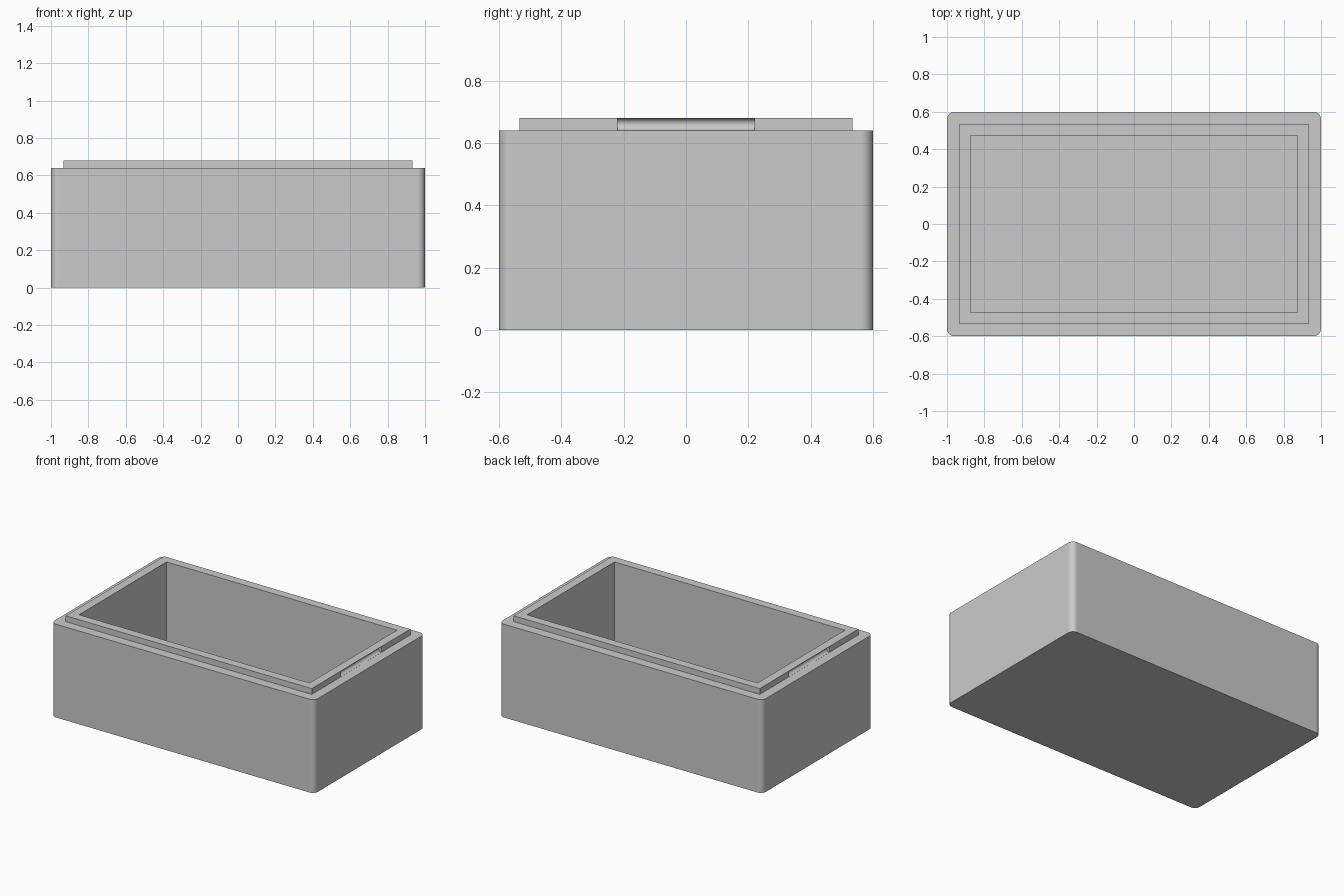
import bpy
import bmesh
from math import radians
from mathutils import Matrix, Vector

default_cube = bpy.data.objects.get("Cube")
if default_cube:
    bpy.data.objects.remove(default_cube, do_unlink=True)

# Main sizes
LENGTH, WIDTH = 2.0, 1.2
LEDGE_Z, RIM_Z, FLOOR_Z = 0.64, 0.68, 0.067
LIP_X, LIP_Y = 0.934, 0.534
CAVITY_X, CAVITY_Y = 0.875, 0.474
GROOVE_RADIUS, GROOVE_LENGTH = 0.0195, 0.44

grey = bpy.data.materials.new("plain grey")
grey.use_nodes = True
colour = (0.6, 0.6, 0.6, 1)
grey.diffuse_color = colour
grey.node_tree.nodes["Principled BSDF"].inputs["Base Color"].default_value = colour


def add_object(name, bm):
    mesh = bpy.data.meshes.new(name)
    bmesh.ops.recalc_face_normals(bm, faces=bm.faces)
    bm.to_mesh(mesh)
    bm.free()
    mesh.materials.append(grey)
    obj = bpy.data.objects.new(name, mesh)
    bpy.context.collection.objects.link(obj)
    return obj


def block(name, half_x, half_y, bottom, top, corner=0):
    """Box between two heights, with optional rounded upright edges."""
    bm = bmesh.new()
    size = Vector((2 * half_x, 2 * half_y, top - bottom))
    matrix = Matrix.Translation((0, 0, (top + bottom) / 2)) @ Matrix.Diagonal(size).to_4x4()
    bmesh.ops.create_cube(bm, size=1, matrix=matrix)
    if corner:
        upright = [e for e in bm.edges
                   if abs(e.verts[0].co.z - e.verts[1].co.z) > 0.01]
        bmesh.ops.bevel(bm, geom=upright, offset=corner, segments=8,
                        profile=0.5, affect='EDGES')
    return add_object(name, bm)


def groove(name, x):
    """Round bar lying along y, used to hollow out a snap groove."""
    bm = bmesh.new()
    matrix = (Matrix.Translation((x, 0, (LEDGE_Z + RIM_Z) / 2))
              @ Matrix.Rotation(radians(90), 4, 'X'))
    bmesh.ops.create_cone(bm, cap_ends=True, segments=32, radius1=GROOVE_RADIUS,
                          radius2=GROOVE_RADIUS, depth=GROOVE_LENGTH, matrix=matrix)
    return add_object(name, bm)


def combine(target, tool, operation):
    mod = target.modifiers.new(tool.name, 'BOOLEAN')
    mod.operation = operation
    mod.solver = 'EXACT'
    mod.object = tool
    bpy.context.view_layer.objects.active = target
    bpy.ops.object.modifier_apply(modifier=mod.name)
    bpy.data.objects.remove(tool, do_unlink=True)


# Outer shell with rounded corners, stepped lip, then the hollow inside
box = block("box_base", LENGTH / 2, WIDTH / 2, 0, LEDGE_Z, corner=0.04)
combine(box, block("lip", LIP_X, LIP_Y, LEDGE_Z - 0.1, RIM_Z), 'UNION')
combine(box, block("cavity", CAVITY_X, CAVITY_Y, FLOOR_Z, RIM_Z + 0.2), 'DIFFERENCE')

# Snap grooves on both short ends of the lip
for side in (-1, 1):
    combine(box, groove("snap_groove", side * LIP_X), 'DIFFERENCE')

# Smooth the rounded parts, keep the edges crisp and the large faces flat
bpy.ops.object.select_all(action='DESELECT')
box.select_set(True)
bpy.context.view_layer.objects.active = box
bpy.ops.object.shade_smooth_by_angle(angle=radians(30))
flat = box.modifiers.new("flat_faces", 'WEIGHTED_NORMAL')
flat.keep_sharp = True
